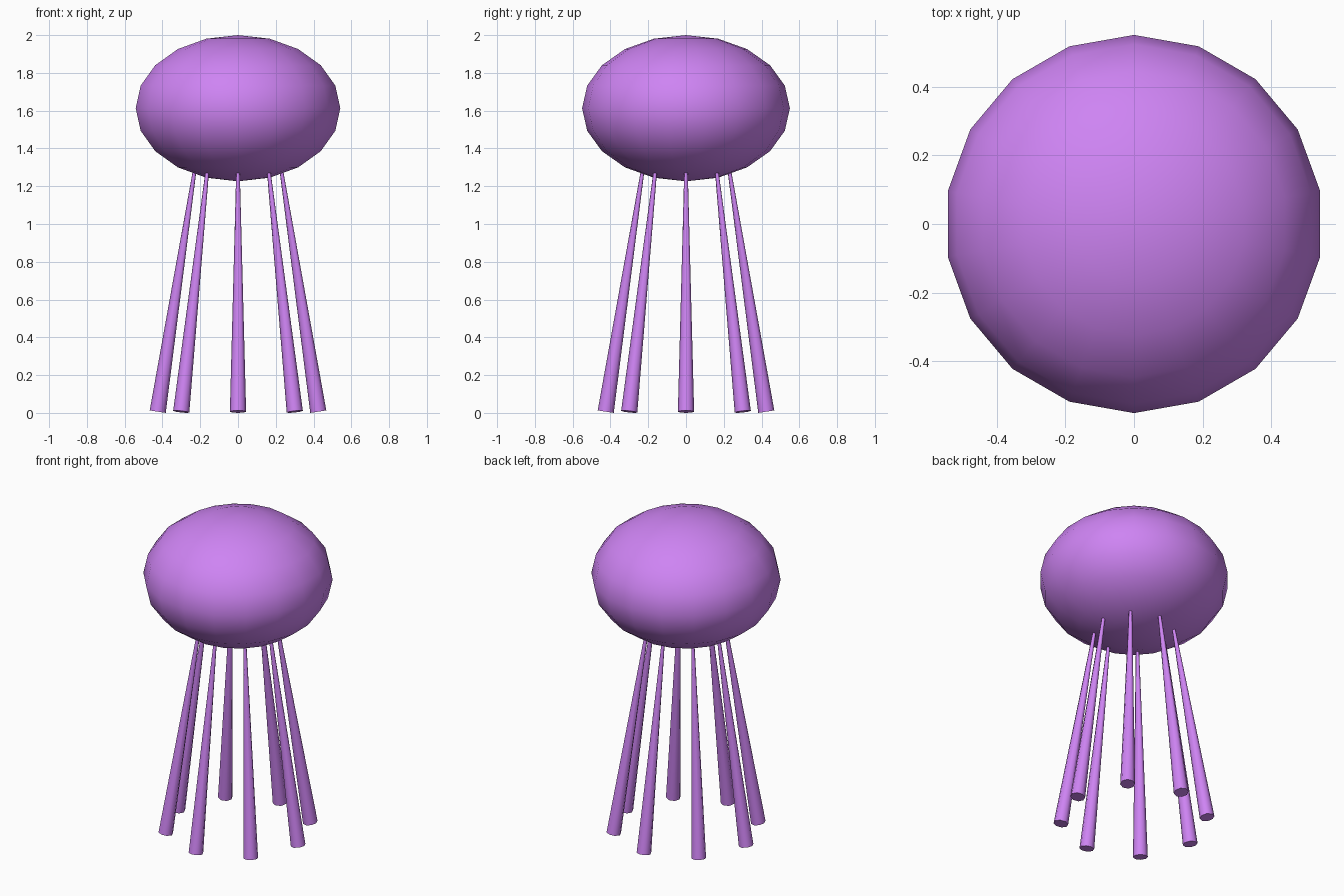
import bpy, bmesh, math
from mathutils import Matrix, Vector

if "Cube" in bpy.data.objects:
    bpy.data.objects.remove(bpy.data.objects["Cube"])

purple = bpy.data.materials.new("purple")
purple.diffuse_color = (0.62, 0.23, 0.9, 1)
purple.use_nodes = True
purple.node_tree.nodes["Principled BSDF"].inputs["Base Color"].default_value = purple.diffuse_color


def finish(bm, name):
    bmesh.ops.recalc_face_normals(bm, faces=bm.faces)
    mesh = bpy.data.meshes.new(name)
    bm.to_mesh(mesh)
    bm.free()
    mesh.shade_smooth()
    mesh.set_sharp_from_angle(angle=math.radians(60))
    mesh.materials.append(purple)
    obj = bpy.data.objects.new(name, mesh)
    bpy.context.collection.objects.link(obj)
    return obj


# Body: flattened sphere, 18 segments by 10 rings, first column on +y
bm = bmesh.new()
angles = [math.radians(18 * i) for i in range(11)]
verts = [bm.verts.new((0, 0.55 * math.sin(a), 1.613 + 0.387 * math.cos(a))) for a in angles]
edges = [bm.edges.new(pair) for pair in zip(verts, verts[1:])]
bmesh.ops.spin(bm, geom=verts + edges, cent=(0, 0, 0), axis=(0, 0, 1),
               angle=math.tau, steps=18)
bmesh.ops.remove_doubles(bm, verts=bm.verts, dist=1e-4)
finish(bm, "body")

# Tentacles: eight tapered legs, splayed outwards towards the ground
foot, tip = Vector((0.425, 0, 0.0065)), Vector((0.227, 0, 1.3))
axis = tip - foot
tilt = math.atan2(axis.x, axis.z)
for i in range(8):
    bm = bmesh.new()
    place = (Matrix.Rotation(i * math.tau / 8, 4, 'Z')
             @ Matrix.Translation((foot + tip) / 2)
             @ Matrix.Rotation(tilt, 4, 'Y'))
    bmesh.ops.create_cone(bm, cap_ends=True, segments=8, radius1=0.043, radius2=0.009,
                          depth=axis.length, matrix=place)
    finish(bm, f"tentacle_{i + 1}")
